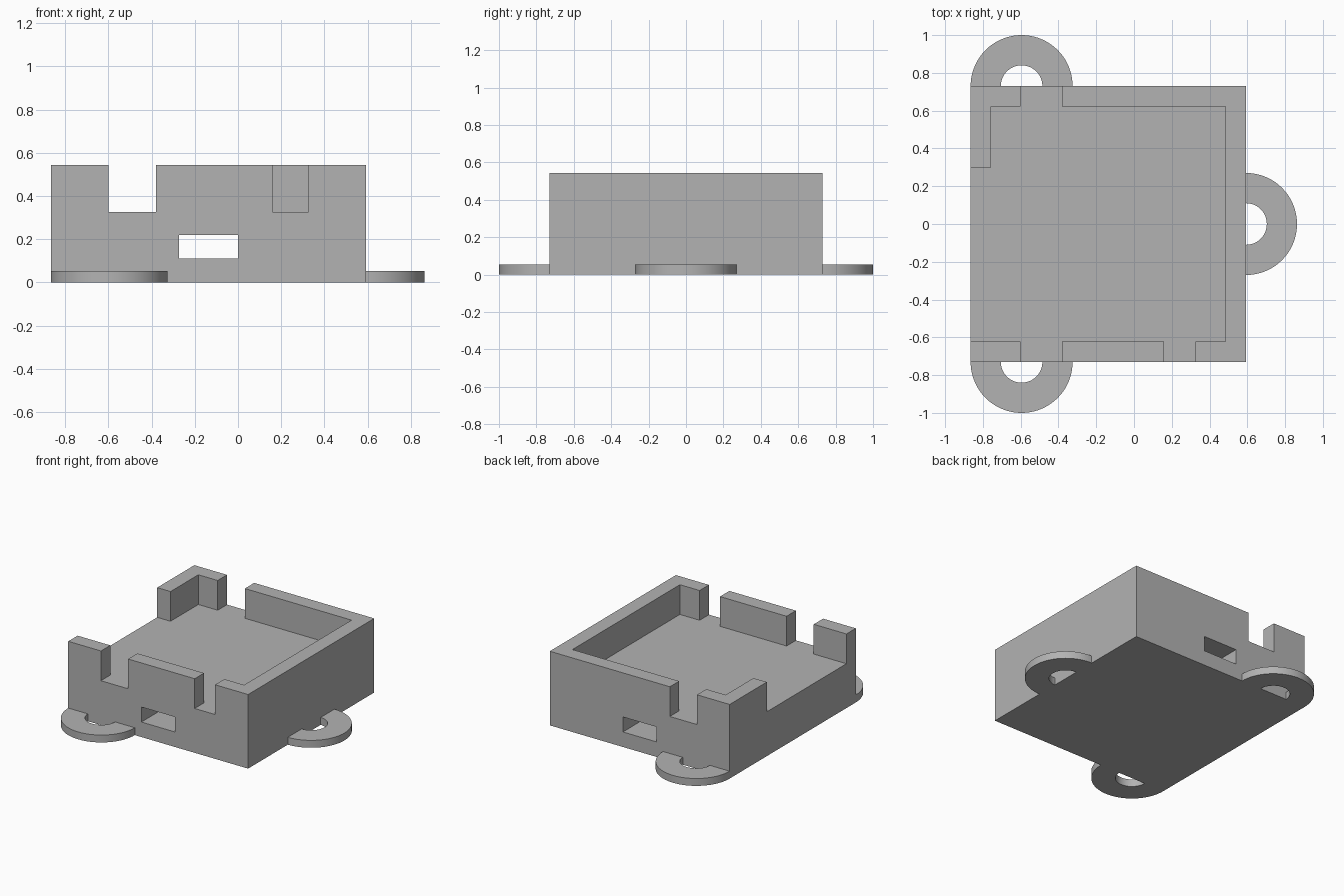
import bpy, bmesh, math

cube = bpy.data.objects.get("Cube")
if cube:
    bpy.data.objects.remove(cube, do_unlink=True)

grey = bpy.data.materials.new("mid grey")
grey.use_nodes = True
colour = (0.45, 0.45, 0.45, 1)
grey.diffuse_color = colour
grey.node_tree.nodes["Principled BSDF"].inputs["Base Color"].default_value = colour

LEFT, RIGHT, HALF_Y = -0.865, 0.593, 0.73
TOP, FLOOR, WALL = 0.543, 0.325, 0.108


def link(name, bm):
    mesh = bpy.data.meshes.new(name)
    bmesh.ops.recalc_face_normals(bm, faces=bm.faces)
    bm.to_mesh(mesh)
    bm.free()
    mesh.materials.append(grey)
    obj = bpy.data.objects.new(name, mesh)
    bpy.context.collection.objects.link(obj)
    return obj


def box(name, xs, ys, zs):
    bm = bmesh.new()
    bmesh.ops.create_cube(bm, size=1)
    for v in bm.verts:
        v.co = [r[0] if c < 0 else r[1] for c, r in zip(v.co, (xs, ys, zs))]
    return link(name, bm)


def cut(target, name, xs, ys, zs):
    cutter = box(name, xs, ys, zs)
    cutter.hide_render = True
    mod = target.modifiers.new(name, 'BOOLEAN')
    mod.operation, mod.solver, mod.object = 'DIFFERENCE', 'EXACT', cutter
    bpy.context.view_layer.objects.active = target
    bpy.ops.object.modifier_apply(modifier=name)
    bpy.data.objects.remove(cutter, do_unlink=True)


def mounting_tab(name, x, y, turn, outer=0.27, inner=0.11, height=0.054, steps=40):
    # half ring, swept from the wall and raised to its thickness
    bm = bmesh.new()
    angles = [turn + math.pi * i / steps for i in range(steps + 1)]
    rings = [[bm.verts.new((x + r * math.cos(a), y + r * math.sin(a), 0))
              for a in angles] for r in (outer, inner)]
    face = bm.faces.new(rings[0] + rings[1][::-1])
    up = bmesh.ops.extrude_face_region(bm, geom=[face], use_keep_orig=True)["geom"]
    bmesh.ops.translate(bm, vec=(0, 0, height),
                        verts=[g for g in up if isinstance(g, bmesh.types.BMVert)])
    obj = link(name, bm)
    bpy.ops.object.select_all(action='DESELECT')
    obj.select_set(True)
    bpy.context.view_layer.objects.active = obj
    bpy.ops.object.shade_smooth_by_angle(angle=math.radians(30))


# Tray body: solid base with a rim
body = box("tray_body", (LEFT, RIGHT), (-HALF_Y, HALF_Y), (0, TOP))
above = (FLOOR, 1)
inside = HALF_Y - WALL
cut(body, "recess", (LEFT + WALL, RIGHT - WALL), (-inside, inside), above)
cut(body, "side_opening", (-1, -0.5), (-inside, 0.3), above)
cut(body, "wide_notches", (-0.6, -0.38), (-1, 1), above)
cut(body, "front_notch", (0.16, 0.325), (-1, -0.5), above)
cut(body, "through_slot", (-0.272, 0), (-1, 1), (0.11, 0.22))

# Mounting tabs around the foot
mounting_tab("front_tab", LEFT + 0.27, -HALF_Y, math.pi)
mounting_tab("back_tab", LEFT + 0.27, HALF_Y, 0)
mounting_tab("side_tab", RIGHT, 0, -math.pi / 2)
